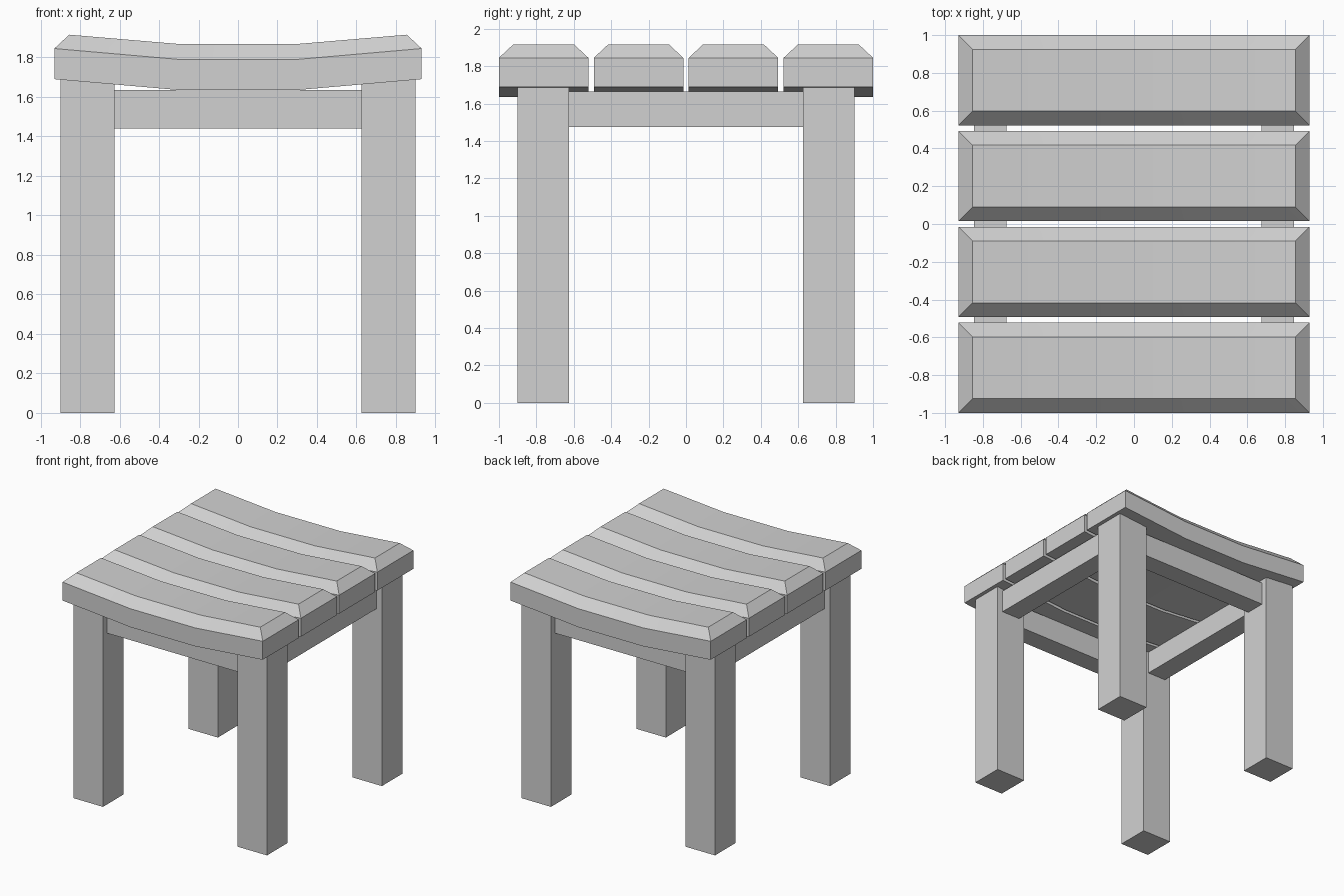
import bpy
import bmesh
import math

if "Cube" in bpy.data.objects:
    bpy.data.objects.remove(bpy.data.objects["Cube"], do_unlink=True)

# Single grey finish
grey = bpy.data.materials.new("plain_grey")
grey.use_nodes = True
colour = (0.64, 0.64, 0.64, 1)
grey.diffuse_color = colour
grey.node_tree.nodes["Principled BSDF"].inputs["Base Color"].default_value = colour


def add_object(name, bm):
    bmesh.ops.recalc_face_normals(bm, faces=bm.faces)
    mesh = bpy.data.meshes.new(name)
    bm.to_mesh(mesh)
    bm.free()
    mesh.materials.append(grey)
    obj = bpy.data.objects.new(name, mesh)
    bpy.context.collection.objects.link(obj)
    return obj


def box(name, low, high):
    bm = bmesh.new()
    bmesh.ops.create_cube(bm, size=1)
    for v in bm.verts:
        v.co = [(a + b) / 2 + c * (b - a) for a, b, c in zip(low, high, v.co)]
    return add_object(name, bm)


def slat(name, y, half_width):
    """Dished board: a chamfered cross-section lofted along x."""
    bevel = 0.075
    inner = half_width - bevel
    # Station: x at the edge, x at the top, bottom, shoulder and top heights
    stations = []
    for x, top_x, low, shoulder, top in ((0.93, 0.855, 1.69, 1.845, 1.915),
                                         (0.3, 0.3, 1.635, 1.79, 1.868)):
        stations.append((x, top_x, low, shoulder, top))
    ends = [(-a, -b, c, d, e) for a, b, c, d, e in stations]
    bm = bmesh.new()
    rings = []
    for x, top_x, low, shoulder, top in ends + stations[::-1]:
        section = ((x, -half_width, low), (x, -half_width, shoulder),
                   (top_x, -inner, top), (top_x, inner, top),
                   (x, half_width, shoulder), (x, half_width, low))
        rings.append([bm.verts.new((px, y + py, pz)) for px, py, pz in section])
    for a, b in zip(rings, rings[1:]):
        for i in range(len(a)):
            j = (i + 1) % len(a)
            bm.faces.new((a[i], a[j], b[j], b[i]))
    # Upright end and its sloping chamfer
    for r in (rings[0], rings[-1]):
        bm.faces.new((r[0], r[1], r[4], r[5]))
        bm.faces.new((r[1], r[2], r[3], r[4]))
    obj = add_object(name, bm)
    bpy.ops.object.select_all(action="DESELECT")
    bpy.context.view_layer.objects.active = obj
    obj.select_set(True)
    bpy.ops.object.shade_smooth_by_angle(angle=math.radians(20))


# Seat slats
half = 0.239
for i in range(4):
    slat(f"seat_slat_{i + 1}", (i - 1.5) * (2 - 2 * half) / 3, half)

# Legs
inside, outside = 0.625, 0.9
for side, sx in (("left", 1), ("right", -1)):
    for end, sy in (("front", -1), ("back", 1)):
        xs = sorted((sx * inside, sx * outside))
        ys = sorted((sy * inside, sy * outside))
        box(f"{end}_{side}_leg", (xs[0], ys[0], 0), (xs[1], ys[1], 1.69))

# Rails between the legs
near, far = 0.675, 0.848
for name, s in (("left", 1), ("right", -1)):
    xs = sorted((s * near, s * far))
    box(f"{name}_rail", (xs[0], -inside, 1.475), (xs[1], inside, 1.665))
for name, s in (("front", -1), ("back", 1)):
    ys = sorted((s * near, s * far))
    box(f"{name}_rail", (-inside, ys[0], 1.44), (inside, ys[1], 1.635))
